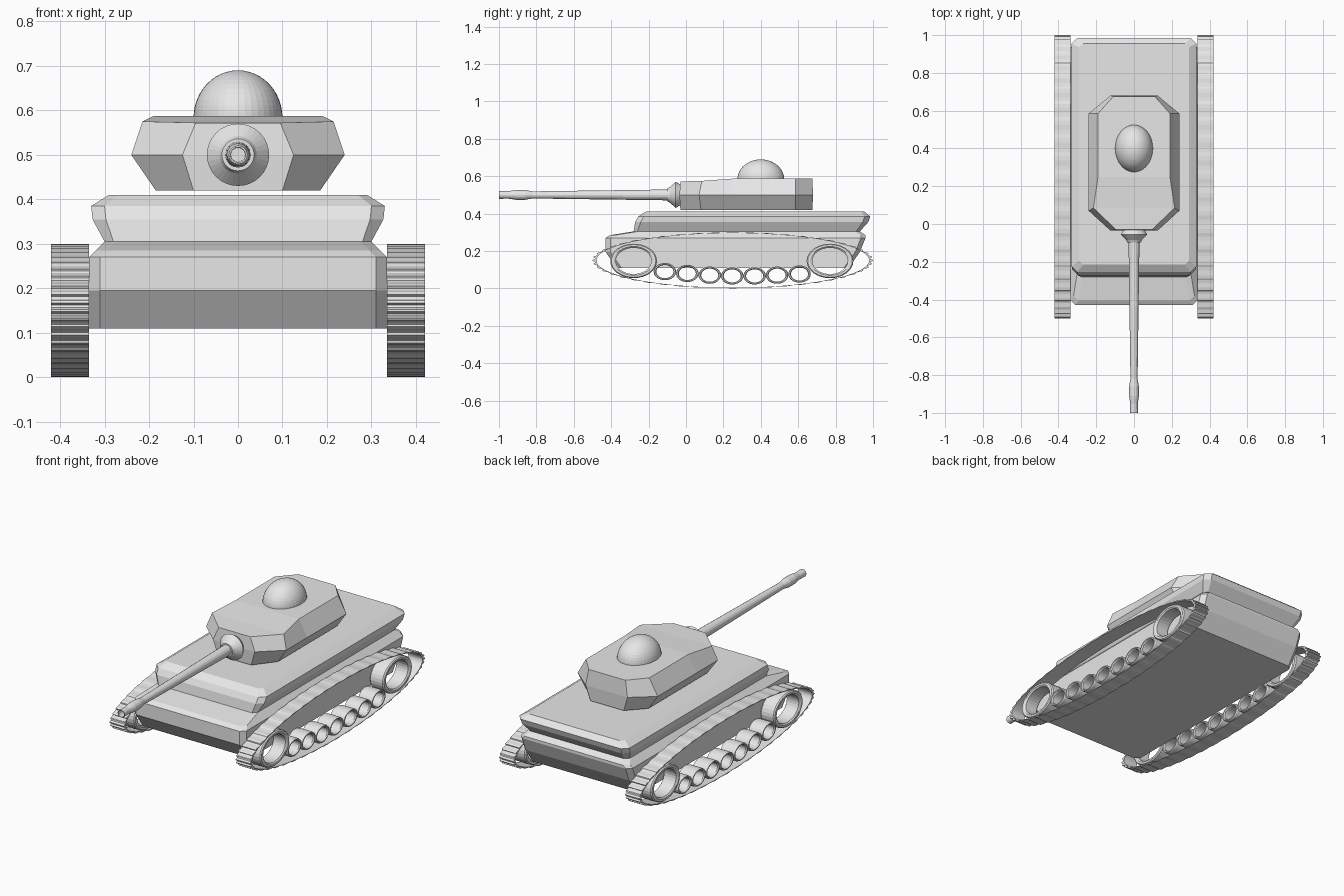
import bpy, bmesh
from math import sin, cos, tau

cube = bpy.data.objects.get("Cube")
if cube:
    bpy.data.objects.remove(cube, do_unlink=True)

grey = bpy.data.materials.new("plain_grey")
grey.use_nodes = True
grey.diffuse_color = (0.8, 0.8, 0.8, 1)
grey.node_tree.nodes["Principled BSDF"].inputs["Base Color"].default_value = (0.8, 0.8, 0.8, 1)


def finish(name, bm):
    bmesh.ops.remove_doubles(bm, verts=bm.verts, dist=0.00001)
    bmesh.ops.recalc_face_normals(bm, faces=bm.faces)
    mesh = bpy.data.meshes.new(name)
    bm.to_mesh(mesh)
    bm.free()
    mesh.materials.append(grey)
    obj = bpy.data.objects.new(name, mesh)
    bpy.context.collection.objects.link(obj)
    return obj


def skin(bm, rows, wrap_rows=False):
    """Join neighbouring closed rows of vertices with quads."""
    pairs = list(zip(rows, rows[1:]))
    if wrap_rows:
        pairs.append((rows[-1], rows[0]))
    for a, b in pairs:
        for i in range(len(a)):
            j = (i + 1) % len(a)
            bm.faces.new((a[i], a[j], b[j], b[i]))


def loft(name, halves):
    """Stack mirrored outlines; each half runs front to back on the left side."""
    bm = bmesh.new()
    rows = []
    for half in halves:
        full = list(half) + [(-x, y, z) for x, y, z in reversed(half)]
        rows.append([bm.verts.new(p) for p in full])
    skin(bm, rows)
    for row in (rows[0], rows[-1]):
        for i in range(len(row) // 2 - 1):
            bm.faces.new((row[i], row[i + 1], row[-2 - i], row[-1 - i]))
    return finish(name, bm)


def chamfered(z, half_width, front, back, c):
    """Half outline of a rectangle with cut corners."""
    return [(half_width - c, front, z), (half_width, front + c, z),
            (half_width, back - c, z), (half_width - c, back, z)]


def lathe(name, profile, place, sides, closed=False):
    """Spin (radius, offset) pairs; place maps (cos, sin, offset) to a point."""
    bm = bmesh.new()
    rows = [[bm.verts.new(place(r * cos(tau * i / sides), r * sin(tau * i / sides), t))
             for i in range(sides)] for r, t in profile]
    skin(bm, rows, closed)
    return finish(name, bm)


# Lower hull and overhanging upper hull
loft("lower_hull", [
    chamfered(0.11, 0.335, -0.37, 0.87, 0.025),
    chamfered(0.195, 0.335, -0.43, 0.93, 0.025),
    chamfered(0.27, 0.335, -0.43, 0.96, 0.025),
    chamfered(0.285, 0.32, -0.405, 0.96, 0.025),
    chamfered(0.305, 0.3, -0.28, 0.93, 0.025)])
loft("upper_hull", [
    chamfered(0.305, 0.3, -0.28, 0.93, 0.02),
    chamfered(0.355, 0.327, -0.272, 0.975, 0.03),
    chamfered(0.385, 0.33, -0.255, 0.985, 0.03),
    chamfered(0.41, 0.29, -0.215, 0.955, 0.02)])

# Faceted turret
loft("turret", [
    [(0.1, -0.03, 0.42), (0.185, 0.08, 0.42), (0.185, 0.25, 0.42),
     (0.185, 0.585, 0.42), (0.1, 0.675, 0.42)],
    [(0.125, -0.035, 0.5), (0.24, 0.07, 0.5), (0.24, 0.25, 0.5),
     (0.24, 0.585, 0.5), (0.125, 0.68, 0.5)],
    [(0.095, -0.03, 0.572), (0.215, 0.085, 0.575), (0.19, 0.25, 0.587),
     (0.19, 0.585, 0.587), (0.11, 0.675, 0.587)]])

# Oval cupola dome
steps = 12
dome = [(cos(tau / 4 * i / steps), sin(tau / 4 * i / steps)) for i in range(steps + 1)]
lathe("cupola", [(0, 0)] + dome,
      lambda a, b, t: (0.1 * a, 0.4 + 0.125 * b, 0.583 + 0.107 * t), 40)


# Gun mount and tapered barrel with a hollow muzzle
def along_gun(a, b, t):
    return (a, t, 0.5 + b)


lathe("gun_mount", [(0, -0.098), (0.036, -0.098), (0.042, -0.085), (0.07, -0.055),
                    (0.052, -0.025), (0, -0.02)], along_gun, 32)
lathe("barrel", [(0, -0.06), (0.029, -0.09), (0.019, -0.82), (0.026, -0.86),
                 (0.026, -0.91), (0.02, -0.95), (0.021, -1.0), (0.017, -1.0),
                 (0.016, -0.9), (0, -0.9)], along_gun, 16)

# Running gear on both sides
LINKS = 48
road_heights = [0.09, 0.08, 0.071, 0.067, 0.067, 0.071, 0.077]
wheels = [("drive_wheel", -0.28, 0.147, 0.125, 0.092),
          ("rear_wheel", 0.77, 0.147, 0.125, 0.092)]
wheels += [("road_wheel_%d" % (i + 1), -0.113 + 0.12 * i, z, 0.06, 0.046)
           for i, z in enumerate(road_heights)]
tyre = [(1, -0.036), (1, 0.036), (0.95, 0.042), (0.84, 0.042), (0.76, 0.036),
        (0.76, -0.036), (0.84, -0.042), (0.95, -0.042)]

for side, sign in (("left", 1), ("right", -1)):
    centre = 0.3775 * sign

    # Open oval wheels
    for name, y, z, ry, rz in wheels:
        lathe(side + "_" + name, tyre,
              lambda a, b, t: (centre + t, y + ry * a, z + rz * b), 32, True)

    # Oval track band with raised links
    bm = bmesh.new()
    rows = []
    for x in (centre - 0.0425, centre + 0.0425):
        for inner in (False, True) if x < centre else (True, False):
            row = []
            for i in range(LINKS * 4):
                r = 0.972 if inner else (1.0 if i % 4 < 2 else 0.984)
                angle = tau * (i - 0.5) / (LINKS * 4)
                row.append(bm.verts.new((x, 0.25 + 0.75 * r * cos(angle),
                                         0.15 + 0.15 * r * sin(angle))))
            rows.append(row)
    skin(bm, rows, True)
    finish(side + "_track", bm)
